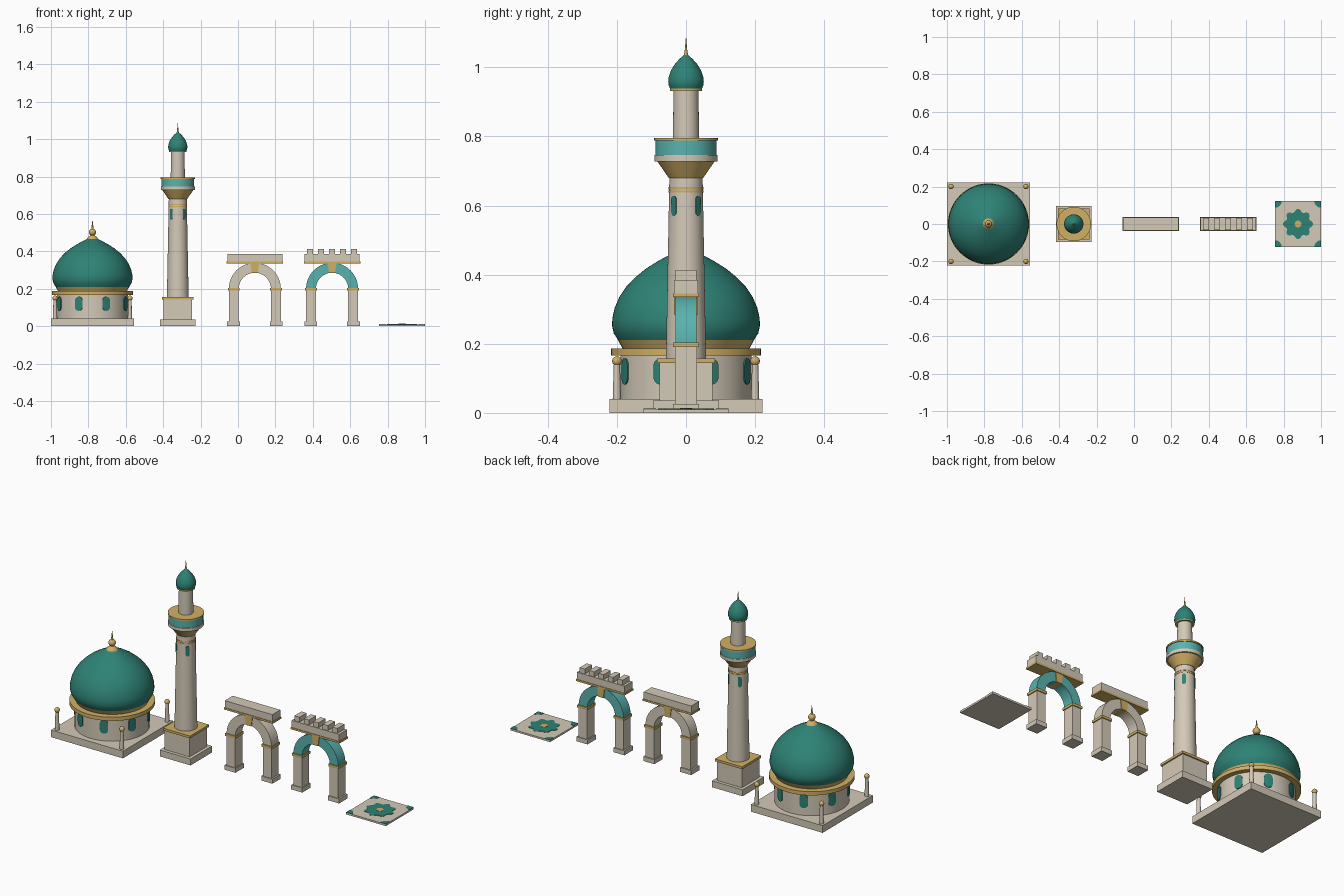
import bpy, bmesh
from math import sin, cos, pi, sqrt, radians

if "Cube" in bpy.data.objects:
    bpy.data.objects.remove(bpy.data.objects["Cube"])


def mat(name, r, g, b):
    m = bpy.data.materials.new(name)
    lin = [((c + 0.055) / 1.055) ** 2.4 for c in (r, g, b)]
    m.diffuse_color = (*lin, 1)
    m.use_nodes = True
    m.node_tree.nodes["Principled BSDF"].inputs["Base Color"].default_value = m.diffuse_color
    return m


STONE = mat("pale_stone", .83, .79, .72)
GOLD = mat("gold", .82, .69, .40)
TEAL = mat("deep_teal", .18, .51, .46)
AQUA = mat("light_teal", .35, .70, .68)


def finish(bm, name, material):
    bmesh.ops.remove_doubles(bm, verts=bm.verts, dist=1e-6)
    bmesh.ops.recalc_face_normals(bm, faces=bm.faces)
    me = bpy.data.meshes.new(name)
    bm.to_mesh(me)
    bm.free()
    me.materials.append(material)
    me.shade_smooth()
    me.set_sharp_from_angle(angle=radians(30))
    ob = bpy.data.objects.new(name, me)
    bpy.context.collection.objects.link(ob)
    return ob


def box(name, m, x0, x1, y0, y1, z0, z1):
    bm = bmesh.new()
    bmesh.ops.create_cube(bm, size=1)
    for v in bm.verts:
        v.co = ((x0 + x1) / 2 + v.co.x * (x1 - x0),
                (y0 + y1) / 2 + v.co.y * (y1 - y0),
                (z0 + z1) / 2 + v.co.z * (z1 - z0))
    return finish(bm, name, m)


def lathe(name, m, x, y, profile, n=48):
    """Revolve (radius, height) points; ends are capped."""
    bm = bmesh.new()
    rings = [[bm.verts.new((x + max(r, 1e-4) * cos(2 * pi * i / n),
                            y + max(r, 1e-4) * sin(2 * pi * i / n), z))
              for i in range(n)] for r, z in profile]
    for a, b in zip(rings, rings[1:]):
        for i in range(n):
            j = (i + 1) % n
            bm.faces.new((a[i], a[j], b[j], b[i]))
    bm.faces.new(rings[0])
    bm.faces.new(rings[-1])
    return finish(bm, name, m)


def ball(name, m, x, y, z, r, n=24):
    bm = bmesh.new()
    bmesh.ops.create_uvsphere(bm, u_segments=n, v_segments=n // 2, radius=r)
    bmesh.ops.translate(bm, verts=bm.verts, vec=(x, y, z))
    return finish(bm, name, m)


def prism(name, m, pts, d):
    """Extrude a closed 3D outline along vector d."""
    bm = bmesh.new()
    f = bm.faces.new([bm.verts.new(p) for p in pts])
    new = bmesh.ops.extrude_face_region(bm, geom=[f], use_keep_orig=True)
    vs = [e for e in new["geom"] if isinstance(e, bmesh.types.BMVert)]
    bmesh.ops.translate(bm, verts=vs, vec=d)
    return finish(bm, name, m)


def window(name, m, x, r, ang, w, z0, z1, n=10):
    """Thin round-ended plate curved around a vertical cylinder."""
    bm = bmesh.new()
    cols = []
    for k in range(n + 1):
        u = -w / 2 * cos(pi * k / n)
        h = w / 2 - sqrt(max(w * w / 4 - u * u, 0))
        a = ang + u / r
        cols.append([bm.verts.new((x + q * cos(a), q * sin(a), z))
                     for q, z in ((r, z0 + h), (r, z1 - h),
                                  (r - .006, z1 - h), (r - .006, z0 + h))])
    for a, b in zip(cols, cols[1:]):
        for i in range(4):
            j = (i + 1) % 4
            bm.faces.new((a[i], b[i], b[j], a[j]))
    bm.faces.new(cols[0])
    bm.faces.new(cols[-1])
    return finish(bm, name, m)


# Domed hall
X = -.778
box("hall_base", STONE, X - .222, X + .222, -.222, .222, 0, .04)
lathe("hall_drum", STONE, X, 0, [(.19, .04), (.19, .168)])
lathe("hall_cornice", GOLD, X, 0, [(.217, .166), (.217, .187)])
lathe("dome_collar", GOLD, X, 0, [(.184, .187), (.197, .211), (.18, .211)])
lathe("main_dome", TEAL, X, 0,
      [(.183, .187), (.196, .21), (.209, .23), (.214, .252), (.213, .275),
       (.206, .305), (.193, .335), (.173, .365), (.146, .393), (.115, .418),
       (.08, .44), (.048, .457), (.022, .47), (.005, .478)], 64)
lathe("dome_cap", GOLD, X, 0, [(.032, .463), (.026, .474), (.01, .486), (.007, .5)], 24)
ball("dome_finial_ball", GOLD, X, 0, .503, .019)
lathe("dome_finial_spike", GOLD, X, 0, [(.007, .515), (.0005, .568)], 16)
for i in range(8):
    window("hall_window", TEAL, X, .194, pi / 8 + i * pi / 4, .044, .082, .158)
for sx in (-1, 1):
    for sy in (-1, 1):
        px, py = X + sx * .2, sy * .2
        lathe("corner_post", STONE, px, py, [(.012, .04), (.009, .14)], 16)
        ball("corner_post_ball", GOLD, px, py, .15, .014, 16)

# Minaret
X = -.322
box("tower_plinth", STONE, X - .095, X + .095, -.095, .095, 0, .036)
box("tower_pedestal", STONE, X - .077, X + .077, -.077, .077, .036, .144)
box("tower_pedestal_trim", GOLD, X - .084, X + .084, -.084, .084, .144, .157)
lathe("tower_shaft", STONE, X, 0, [(.058, .157), (.048, .685)])
for z in (.64, .65):
    lathe("shaft_band", GOLD, X, 0, [(.0505, z - .003), (.0505, z + .003)])
for i in range(4):
    window("shaft_window", TEAL, X, .0515, pi / 4 + i * pi / 2, .02, .57, .628)
lathe("balcony_corbel", GOLD, X, 0, [(.05, .68), (.083, .728)])
lathe("balcony_floor", STONE, X, 0, [(.091, .728), (.091, .746)])
lathe("balcony_parapet", AQUA, X, 0, [(.088, .746), (.088, .789)])
lathe("balcony_rim", GOLD, X, 0, [(.092, .788), (.092, .796)])
lathe("tower_upper_shaft", STONE, X, 0, [(.038, .79), (.036, .935)])
lathe("tower_dome_collar", GOLD, X, 0, [(.047, .932), (.047, .938)])
lathe("tower_dome", TEAL, X, 0,
      [(.045, .936), (.05, .947), (.0515, .958), (.05, .972), (.044, .99),
       (.033, 1.008), (.019, 1.024), (.008, 1.034), (.003, 1.04)])
lathe("tower_spike", GOLD, X, 0, [(.008, 1.03), (.004, 1.045), (.0005, 1.086)], 16)


# Two arched gateways
def gateway(X, ring_material, battlements):
    for s in (-1, 1):
        def part(name, m, a, b, d, z0, z1):
            xs = sorted((X + s * a, X + s * b))
            box(name, m, *xs, -d, d, z0, z1)
        part("pier_foot", STONE, .08, .148, .037, 0, .025)
        part("pier", STONE, .086, .139, .032, .025, .19)
        part("pier_capital", GOLD, .081, .144, .037, .19, .204)
    n = 28
    arc = [(r, pi * k / n) for r, ks in ((.139, range(n + 1)),
                                         (.086, range(n, -1, -1))) for k in ks]
    prism("arch_ring", ring_material,
          [(X + r * cos(a), -.031, .2 + r * sin(a)) for r, a in arc], (0, .062, 0))
    key = ((-.016, .284), (.016, .284), (.023, .337), (-.023, .337))
    prism("keystone", GOLD, [(X + a, -.035, z) for a, z in key], (0, .07, 0))
    box("lintel_trim", GOLD, X - .151, X + .151, -.038, .038, .336, .346)
    box("lintel", STONE, X - .147, X + .147, -.035, .035, .346, .385)
    if battlements:
        for i in range(-2, 3):
            c = X + i * .0585
            box("merlon", STONE, c - .016, c + .016, -.031, .031, .385, .413)


gateway(.09, STONE, False)
gateway(.503, AQUA, True)

# Ornamental floor tile
X = .877
box("floor_tile", STONE, X - .123, X + .123, -.123, .123, 0, .01)
flower = []
for k in range(64):
    a = 2 * pi * k / 64
    r = .073 + .008 * cos(8 * a)
    flower.append((X + r * cos(a), r * sin(a), .009))
prism("tile_rosette", TEAL, flower, (0, 0, .003))
lathe("tile_center", GOLD, X, 0, [(.018, .011), (.018, .0135)], 24)
for sx in (-1, 1):
    for sy in (-1, 1):
        cx, cy = X + sx * .123, sy * .123
        fan = [(cx, cy, .009)] + [(cx - sx * .036 * cos(k * pi / 16),
                                   cy - sy * .036 * sin(k * pi / 16), .009)
                                  for k in range(9)]
        prism("tile_corner", TEAL, fan, (0, 0, .003))
